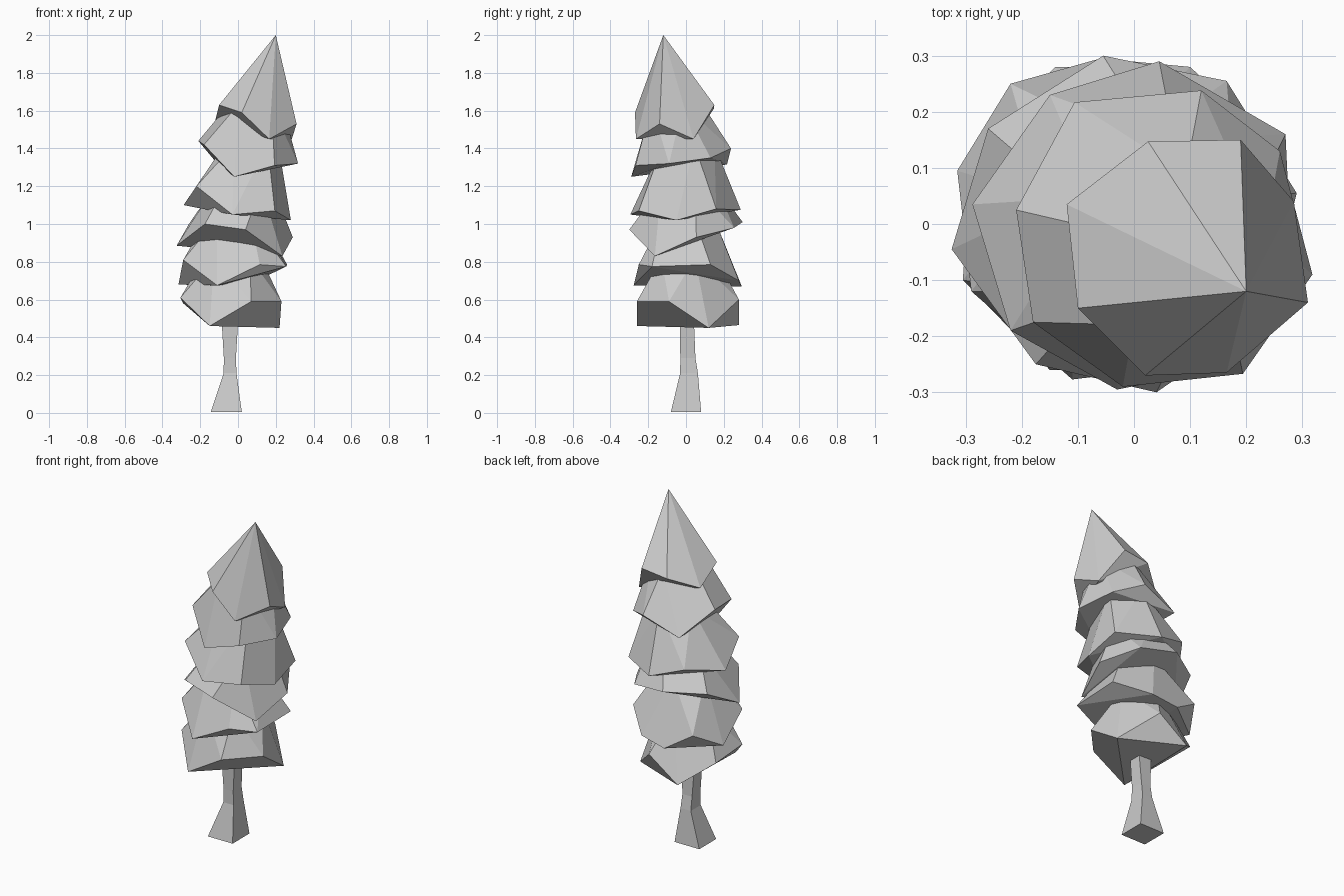
import bpy, bmesh
from math import cos, sin, pi


def finish(bm, name):
    bmesh.ops.recalc_face_normals(bm, faces=bm.faces)
    me = bpy.data.meshes.new(name)
    bm.to_mesh(me)
    bm.free()
    ob = bpy.data.objects.new(name, me)
    bpy.context.collection.objects.link(ob)
    return ob


def tier(name, rim, cx, cy, z, r):
    """Chunky faceted tier: hull of an uneven rim and a small top (r = 0 is a tip)."""
    bm = bmesh.new()
    top = [(cx + r * cos(2 * pi * i / 5 + .3), cy + r * sin(2 * pi * i / 5 + .3), z)
           for i in range(5 if r else 1)]
    for p in rim + top:
        bm.verts.new(p)
    res = bmesh.ops.convex_hull(bm, input=bm.verts[:])
    loose = [v for v in bm.verts if not v.link_faces]
    bmesh.ops.delete(bm, geom=loose, context='VERTS')
    bmesh.ops.dissolve_limit(bm, angle_limit=.12, verts=bm.verts[:], edges=bm.edges[:])
    return finish(bm, name)


# Trunk: square sections (z, centre x, centre y, half width x, half width y)
bm = bmesh.new()
rings = []
for z, cx, cy, hx, hy in [(0.005, -.062, 0, .082, .08), (.21, -.042, .016, .034, .047),
                          (.29, -.043, .01, .032, .04), (.46, -.043, .005, .042, .038),
                          (.6, -.043, .005, .042, .04)]:
    rings.append([bm.verts.new((cx + a * hx, cy + b * hy, z))
                  for a, b in ((-1, -1), (1, -1), (1, 1), (-1, 1))])
for lo, hi in zip(rings, rings[1:]):
    for i in range(4):
        j = (i + 1) % 4
        bm.faces.new((lo[i], lo[j], hi[j], hi[i]))
bm.faces.new(rings[0][::-1])
bm.faces.new(rings[-1])
finish(bm, "trunk")

# Foliage tiers, bottom to top
tier("foliage_tier_1", [(-.305, -.10, .61), (-.15, -.26, .46), (.07, -.26, .59), (.23, -.09, .59),
                        (.22, .12, .45), (.05, .28, .60), (-.14, .28, .465), (-.29, .13, .58)],
     -.03, 0, .82, .16)
tier("foliage_tier_2", [(-.315, .095, .68), (-.29, -.12, .81), (-.11, -.277, .675), (.115, -.25, .785),
                        (.255, -.18, .775), (.26, .13, .785), (.10, .28, .70), (-.06, .295, .67),
                        (-.22, .25, .77)],
     -.02, 0, 1.03, .15)
tier("foliage_tier_3", [(-.325, -.045, .885), (-.175, -.25, 1.0), (.04, -.30, .97), (.235, -.165, .83),
                        (.29, .055, .93), (.165, .255, .98), (-.055, .30, 1.01), (-.26, .17, 1.0)],
     .03, 0, 1.2, .16)
tier("foliage_tier_4", [(-.288, .035, 1.10), (-.22, -.19, 1.20), (-.03, -.295, 1.05), (.195, -.25, 1.07),
                        (.28, -.05, 1.02), (.27, .16, 1.08), (.045, .29, 1.075), (-.15, .23, 1.14)],
     .07, 0, 1.42, .15)
tier("foliage_tier_5", [(-.21, .025, 1.44), (-.18, -.175, 1.42), (-.02, -.29, 1.25), (.194, -.267, 1.31),
                        (.318, -.09, 1.32), (.26, .13, 1.35), (.12, .238, 1.40), (-.106, .217, 1.315)],
     .09, -.06, 1.63, .15)
tier("foliage_tip", [(-.10, -.15, 1.63), (.02, -.27, 1.59), (.165, -.265, 1.45), (.31, -.14, 1.53),
                     (.285, .04, 1.45), (.19, .15, 1.63), (.025, .147, 1.61), (-.12, .035, 1.55)],
     .2, -.12, 2.0, 0)
